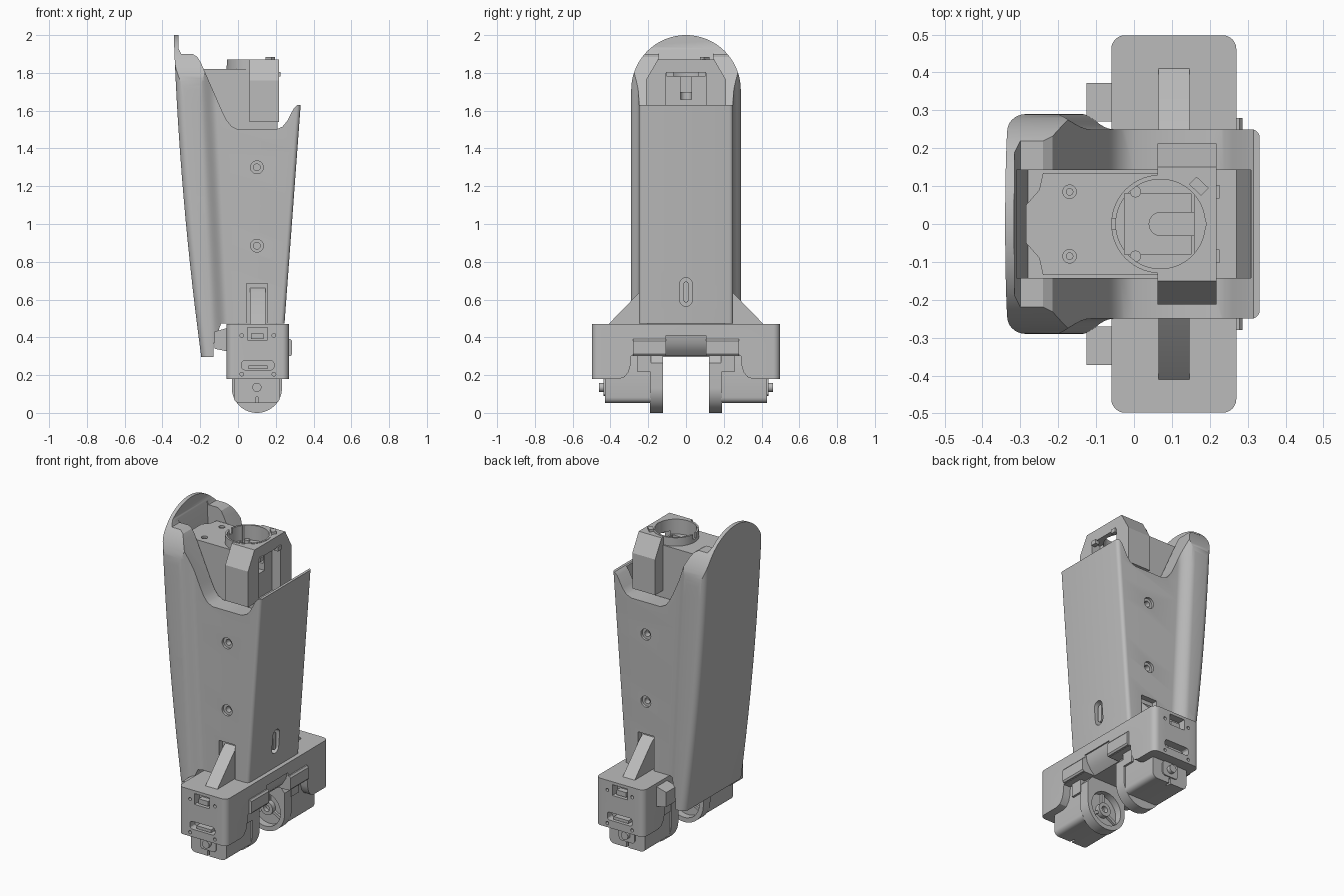
import bpy, bmesh, math
from mathutils import Vector

if "Cube" in bpy.data.objects:
    bpy.data.objects.remove(bpy.data.objects["Cube"], do_unlink=True)

grey = bpy.data.materials.new("plain_grey")
grey.use_nodes = True
grey.diffuse_color = (0.5, 0.5, 0.5, 1)
grey.node_tree.nodes["Principled BSDF"].inputs["Base Color"].default_value = (0.5, 0.5, 0.5, 1)
parts = []


def loft(name, rings):
    """Closed solid through a list of equal-length rings."""
    bm = bmesh.new()
    loops = [[bm.verts.new(p) for p in ring] for ring in rings]
    n = len(loops[0])
    for low, high in zip(loops, loops[1:]):
        for i in range(n):
            j = (i + 1) % n
            bm.faces.new((low[i], low[j], high[j], high[i]))
    bm.faces.new(loops[0])
    bm.faces.new(loops[-1])
    bmesh.ops.recalc_face_normals(bm, faces=bm.faces)
    mesh = bpy.data.meshes.new(name)
    bm.to_mesh(mesh)
    bm.free()
    mesh.materials.append(grey)
    ob = bpy.data.objects.new(name, mesh)
    bpy.context.scene.collection.objects.link(ob)
    parts.append(ob)
    return ob


def prism(name, axis, pts, a, b):
    """Profile in the two other axes, extruded along axis from a to b."""
    place = {"x": lambda p, t: (t, p[0], p[1]),
             "y": lambda p, t: (p[0], t, p[1]),
             "z": lambda p, t: (p[0], p[1], t)}[axis]
    return loft(name, [[place(p, t) for p in pts] for t in (a, b)])


def arc(cx, cy, r, start=0, end=360, n=40):
    steps = n if end - start == 360 else n + 1
    angles = [math.radians(start + (end - start) * i / n) for i in range(steps)]
    return [(cx + r * math.cos(t), cy + r * math.sin(t)) for t in angles]


def rounded(x0, x1, y0, y1, r, n=6):
    corners = ((x1 - r, y1 - r), (x0 + r, y1 - r), (x0 + r, y0 + r), (x1 - r, y0 + r))
    return [p for k, c in enumerate(corners) for p in arc(*c, r, 90 * k, 90 * k + 90, n)]


def rect(x0, x1, y0, y1):
    return [(x0, y0), (x1, y0), (x1, y1), (x0, y1)]


def combine(ob, *tools, op="DIFFERENCE"):
    for tool in tools:
        mod = ob.modifiers.new("cut", "BOOLEAN")
        mod.operation, mod.solver, mod.object = op, "EXACT", tool
        bpy.context.view_layer.update()
        graph = bpy.context.evaluated_depsgraph_get()
        mesh = bpy.data.meshes.new_from_object(ob.evaluated_get(graph))
        ob.modifiers.clear()
        ob.data = mesh
        parts.remove(tool)
        bpy.data.objects.remove(tool, do_unlink=True)


# Tapered shell: wide rounded back stepping in to a narrower front
def shell_ring(z):
    t = (z - 0.3) / 1.7
    back = -0.195 - 0.23 * t + 0.085 * t * t
    front = 0.246 + 0.085 * (z - 0.47) / 1.15
    step = -0.1 - 0.05 * (z - 0.47)
    half = arc(front - 0.022, 0.228, 0.022, 0, 90, 5)
    for i in range(9):
        u = i / 8
        half.append((step + 0.045 - 0.09 * u, 0.25 + 0.02 * (1 - math.cos(math.pi * u))))
    half += arc(back + 0.042, 0.248, 0.042, 90, 180, 7)
    return [(x, y, z) for x, y in half] + [(x, -y, z) for x, y in reversed(half)]


shell = loft("shell", [shell_ring(0.295 + 1.705 * i / 14) for i in range(15)])
combine(shell, prism("arch", "x", [(-0.29, 0.1), (0.29, 0.1)] + arc(0, 1.71, 0.29, 0, 180, 48),
                     -0.6, 0.6), op="INTERSECT")
rim = [(-0.318, 2.1), (-0.315, 1.93), (-0.3, 1.9), (-0.24, 1.9), (-0.215, 1.885), (-0.197, 1.855),
       (-0.085, 1.6), (-0.06, 1.55), (-0.035, 1.518), (0, 1.5), (0.2, 1.5), (0.235, 1.515),
       (0.26, 1.545), (0.295, 1.612), (0.315, 1.63), (0.5, 1.63), (0.5, 2.1)]
combine(shell, prism("rim_cut", "y", rim, -0.6, 0.6))
combine(shell, prism("foot_cut", "y", [(-0.13, 0.2), (-0.13, 0.36), (-0.09, 0.472),
                                       (0.5, 0.472), (0.5, 0.2)], -0.6, 0.6))
combine(shell, prism("cavity", "y", [(-0.318, 2.1), (-0.28, 1.2), (0.27, 1.2),
                                     (0.316, 1.7), (0.316, 2.1)], -0.142, 0.142))
combine(shell, prism("slot_cut", "x", rounded(-0.033, 0.033, 0.565, 0.715, 0.032), 0.2, 0.5))
for s in (1, -1):
    for z in (1.3, 0.885):
        combine(shell, prism("hole_cut", "y", arc(0.1, z, 0.034, n=28), s * 0.235, s * 0.3),
                prism("bolt_cut", "y", arc(0.1, z, 0.018, n=20), s * 0.2, s * 0.3))
    combine(shell, prism("pocket_cut", "y", rect(0.045, 0.155, 0.4, 0.685), s * 0.215, s * 0.3))
prism("slot_inner", "x", rounded(-0.014, 0.014, 0.585, 0.695, 0.013), 0.19, 0.25)

# Inner head: core, winged housing and socket ring
head = prism("head", "z", [(-0.285, -0.05), (-0.25, -0.09), (-0.24, -0.135), (0.21, -0.135),
                           (0.21, 0.135), (-0.24, 0.135), (-0.25, 0.09), (-0.285, 0.05)], 1.25, 1.82)
wing = [(-0.213, 1.54), (0.213, 1.54), (0.213, 1.76), (0.15, 1.87), (-0.15, 1.87), (-0.213, 1.76)]
combine(head, prism("wing", "x", wing, 0.062, 0.218),
        prism("socket", "z", arc(0.07, 0, 0.13, n=56), 1.6, 1.872), op="UNION")
combine(head, prism("bore", "z", arc(0.07, 0, 0.118, n=56), 1.78, 2),
        prism("well", "z", rect(-0.025, 0.15, -0.08, 0.08), 1.7, 1.9),
        prism("window", "x", rect(-0.105, 0.105, 1.51, 1.8), 0.16, 0.3),
        prism("groove", "z", rounded(0.04, 0.19, -0.03, 0.03, 0.029), 1.66, 1.9),
        prism("notch", "z", rect(-0.08, -0.04, -0.014, 0.014), 1.84, 1.9))
for y in (-0.085, 0.085):
    combine(head, prism("screw_seat", "z", arc(-0.17, y, 0.018, n=20), 1.8, 1.9))
    prism("head_screw", "z", arc(-0.17, y, 0.01, n=16), 1.79, 1.812)
    prism("socket_screw", "z", arc(0.004, y, 0.015, n=16), 1.76, 1.79)
    prism("window_tab", "x", rect(y - 0.018, y + 0.018, 1.78, 1.806), 0.2, 0.226)
prism("ring_tab", "z", [(0.145, 0.105), (0.165, 0.125), (0.197, 0.095), (0.177, 0.075)], 1.85, 1.885)

# Crosswise base with rounded corners and a stepped underside
base = prism("base", "z", rounded(-0.06, 0.27, -0.498, 0.498, 0.036), 0.18, 0.47)
half = [(0.29, 0.3), (0.295, 0.25), (0.305, 0.215), (0.325, 0.19), (0.36, 0.178), (0.36, 0.1)]
combine(base, prism("underside", "x", half + [(-y, z) for y, z in reversed(half)], -0.2, 0.5))
band = prism("front_band", "y", [(0.2, 0.302), (0.28, 0.302), (0.287, 0.312),
                                 (0.287, 0.38), (0.278, 0.39), (0.2, 0.39)], -0.28, 0.28)
for ob in (base, band):
    combine(ob, prism("throat", "y", [(0.3, 0.41), (0.262, 0.41), (0.255, 0.37), (0.23, 0.33),
                                      (0.19, 0.29), (0.3, 0.29)], -0.105, 0.105))

for s in (1, -1):
    side = "left" if s == 1 else "right"
    # End openings and screw holes
    combine(base, prism("port", "y", rect(0.05, 0.155, 0.385, 0.452), s * 0.45, s * 0.6),
            prism("vent", "y", rounded(0.02, 0.19, 0.228, 0.276, 0.015, 3), s * 0.45, s * 0.6))
    for x in (0.02, 0.19):
        for z in (0.205, 0.41):
            combine(base, prism("pin_hole", "y", arc(x, z, 0.01, n=14), s * 0.47, s * 0.6))
    prism("port_plug_" + side, "y", rect(0.07, 0.135, 0.39, 0.42), s * 0.44, s * 0.485)
    prism("vent_plug_" + side, "y", rect(0.055, 0.155, 0.232, 0.25), s * 0.44, s * 0.485)

    # Diagonal brace and back latch
    prism("brace_" + side, "x", [(s * y, z) for y, z in ((0.2, 0.465), (0.415, 0.465),
                                                        (0.245, 0.64), (0.2, 0.67))], 0.064, 0.146)
    prism("latch_" + side, "y", [(-0.055, 0.325), (-0.125, 0.34), (-0.125, 0.43), (-0.055, 0.45)],
          s * 0.27, s * 0.372)

    # Drive housing under each end
    drive = prism("drive_" + side, "y", rounded(-0.022, 0.222, 0.052, 0.34, 0.03, 4), s * 0.185, s * 0.43)
    combine(drive, prism("cable_slit", "y", rect(0.094, 0.106, 0.04, 0.085), s * 0.4, s * 0.5))
    prism("bracket_" + side, "y", rect(-0.03, 0.235, 0.22, 0.32), s * 0.185, s * 0.26)
    prism("shaft_" + side, "y", arc(0.1, 0.135, 0.024, n=24), s * 0.4, s * 0.46)
    prism("shaft_collar_" + side, "y", rounded(0.045, 0.155, 0.09, 0.18, 0.02, 3), s * 0.42, s * 0.437)

    # Wheel with recessed inner face, hub and spokes
    wheel = prism("wheel_" + side, "y", arc(0.1, 0.133, 0.133, 180, 360, 32) + [(0.233, 0.265), (0.2, 0.305),
                                                                               (0, 0.305), (-0.033, 0.265)],
                  s * 0.122, s * 0.19)
    combine(wheel, prism("recess", "y", arc(0.1, 0.133, 0.105), s * 0.1, s * 0.165))
    hub = prism("hub_" + side, "y", arc(0.1, 0.133, 0.042, n=28), s * 0.135, s * 0.18)
    combine(hub, prism("hub_hole", "y", arc(0.1, 0.133, 0.02, n=20), s * 0.1, s * 0.16))
    for k in range(3):
        t = math.radians(90 + 120 * k)
        u, v = Vector((math.cos(t), math.sin(t))), Vector((-math.sin(t), math.cos(t))) * 0.009
        c = Vector((0.1, 0.133))
        prism("spoke_" + side, "y", [c + u * 0.035 + v, c + u * 0.11 + v, c + u * 0.11 - v,
                                     c + u * 0.035 - v], s * 0.15, s * 0.175)

# Smooth the curved surfaces, keeping edges crisp
bpy.ops.object.select_all(action="DESELECT")
for ob in parts:
    ob.select_set(True)
bpy.context.view_layer.objects.active = shell
bpy.ops.object.shade_smooth_by_angle(angle=math.radians(28))
